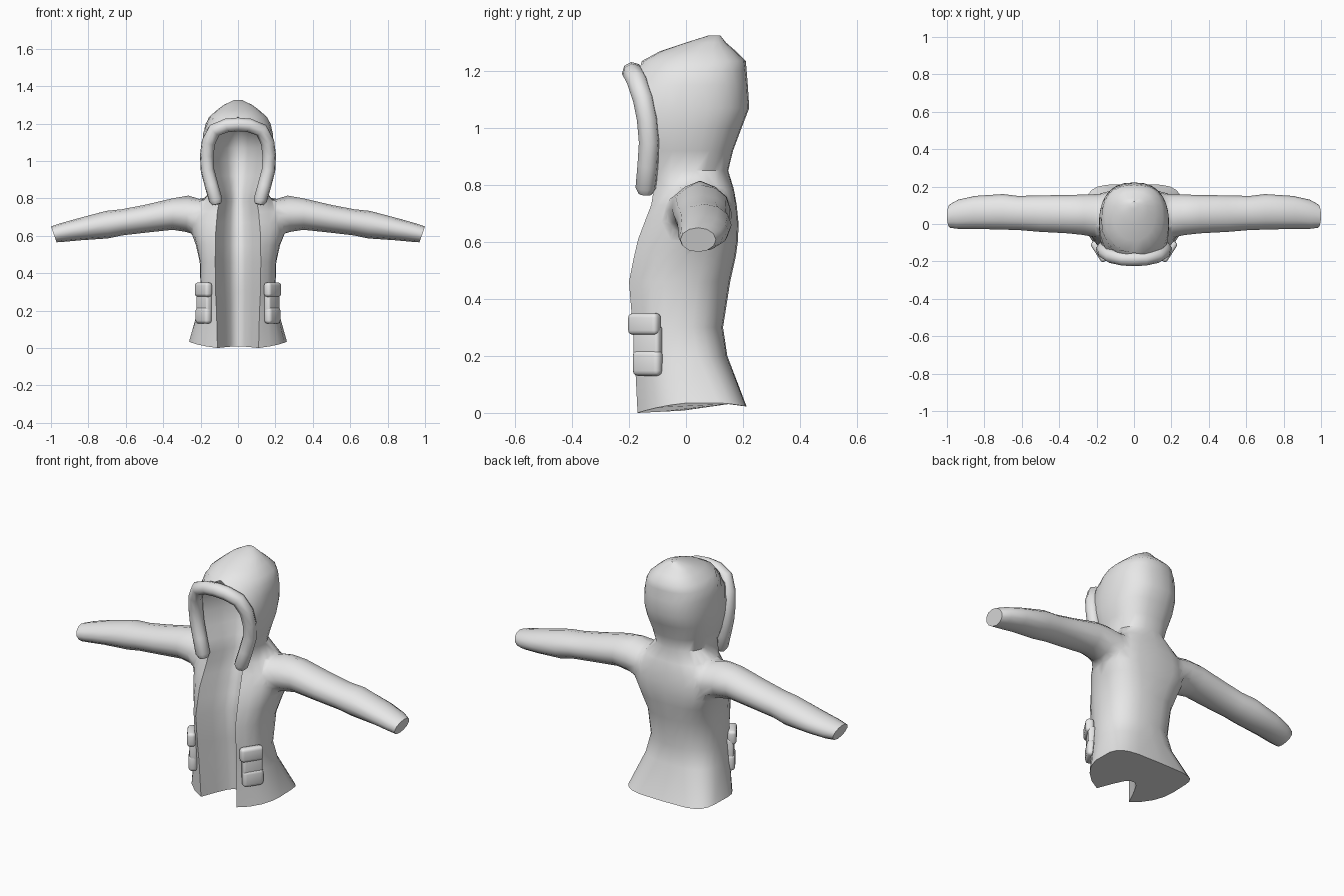
import bpy, bmesh, math
from mathutils import Matrix, Vector

cube = bpy.data.objects.get("Cube")
if cube:
    bpy.data.objects.remove(cube, do_unlink=True)

# Single cloth colour
cloth = bpy.data.materials.new("grey_cloth")
cloth.use_nodes = True
cloth.diffuse_color = (0.8, 0.8, 0.8, 1)
cloth.node_tree.nodes["Principled BSDF"].inputs["Base Color"].default_value = (0.8, 0.8, 0.8, 1)


def smooth_shade(obj, angle):
    bpy.ops.object.select_all(action='DESELECT')
    obj.select_set(True)
    bpy.context.view_layer.objects.active = obj
    bpy.ops.object.shade_smooth_by_angle(angle=math.radians(angle))


def finish(bm, name, angle=50, mirror=False):
    bmesh.ops.recalc_face_normals(bm, faces=bm.faces)
    mesh = bpy.data.meshes.new(name)
    bm.to_mesh(mesh)
    bm.free()
    mesh.materials.append(cloth)
    obj = bpy.data.objects.new(name, mesh)
    bpy.context.collection.objects.link(obj)
    smooth_shade(obj, angle)
    if mirror:
        mod = obj.modifiers.new("mirror", 'MIRROR')
        mod.use_mirror_merge = False
    return obj


def loft(rings):
    """Skin closed rings of equal length and cap both ends."""
    bm = bmesh.new()
    rows = [[bm.verts.new(p) for p in ring] for ring in rings]
    n = len(rows[0])
    for a, b in zip(rows, rows[1:]):
        for i in range(n):
            j = (i + 1) % n
            bm.faces.new((a[i], a[j], b[j], b[i]))
    bm.faces.new(rows[0])
    bm.faces.new(rows[-1])
    bmesh.ops.remove_doubles(bm, verts=bm.verts, dist=0.0005)
    return bm


# Coat and hood: height, half width, front y, back y, half opening,
# recess depth, roundness of the back corners
SECTIONS = [
    (0.00, 0.262, -0.17, 0.213, 0.11, 0.16, 0.45),
    (0.20, 0.215, -0.18, 0.145, 0.115, 0.16, 0.7),
    (0.30, 0.20, -0.187, 0.13, 0.12, 0.16, 0.8),
    (0.46, 0.205, -0.20, 0.155, 0.122, 0.16, 0.75),
    (0.55, 0.225, -0.182, 0.175, 0.121, 0.16, 0.65),
    (0.61, 0.25, -0.168, 0.183, 0.12, 0.16, 0.6),
    (0.67, 0.255, -0.145, 0.184, 0.115, 0.15, 0.6),
    (0.73, 0.245, -0.122, 0.178, 0.11, 0.15, 0.65),
    (0.785, 0.19, -0.113, 0.168, 0.10, 0.15, 0.7),
    (0.85, 0.145, -0.12, 0.148, 0.115, 0.17, 0.8),
    (0.92, 0.165, -0.125, 0.165, 0.145, 0.20, 0.8),
    (1.00, 0.185, -0.13, 0.195, 0.16, 0.22, 0.8),
    (1.07, 0.188, -0.135, 0.222, 0.165, 0.22, 0.8),
    (1.15, 0.186, -0.15, 0.217, 0.14, 0.20, 0.8),
    (1.20, 0.174, -0.165, 0.213, 0.07, 0.10, 0.8),
    (1.235, 0.155, -0.155, 0.21, 0, 0, 0.8),
    (1.27, 0.115, -0.09, 0.175, 0, 0, 0.8),
    (1.30, 0.076, 0.0, 0.14, 0, 0, 0.8),
    (1.325, 0.022, 0.08, 0.12, 0, 0, 0.8),
]
HALF_RECESS = [(0.12, 1), (0.35, 0.88), (0.64, 0.52)]
RECESS = [(-f, d) for f, d in reversed(HALF_RECESS)] + HALF_RECESS


def coat_ring(z, w, front, back, gap, depth, roundness):
    ring = []
    start = math.asin(gap / w)
    steps = 20
    for i in range(steps + 1):
        t = start + (2 * math.pi - 2 * start) * i / steps
        sx, cy = math.sin(t), math.cos(t)
        if cy < 0:
            sx = math.copysign(abs(sx) ** roundness, sx)
            cy = -abs(cy) ** roundness
        s = (1 + cy) / (1 + math.cos(start))
        lift = 0.022 * (1 - s) + 0.1 * s * (1 - s) if z == 0 else 0
        ring.append((w * sx, back - (back - front) * s, z + lift))
    # Recessed inner lining between the two front edges
    for f, d in RECESS:
        lift = 0.05 * depth * d if z == 0 else 0
        ring.append((gap * f, front + depth * d, z + lift))
    return ring


coat = finish(loft([coat_ring(*s) for s in SECTIONS]), "coat_and_hood")

# Sleeves: x, top z, bottom z, front y, back y, lean of the ring
SLEEVE = [
    (0.14, 0.79, 0.60, -0.08, 0.155, 0),
    (0.20, 0.80, 0.60, -0.075, 0.165, 0),
    (0.265, 0.815, 0.613, -0.066, 0.165, 0),
    (0.35, 0.80, 0.632, -0.05, 0.155, 0),
    (0.50, 0.765, 0.616, -0.042, 0.153, 0),
    (0.62, 0.742, 0.602, -0.032, 0.15, 0),
    (0.70, 0.733, 0.586, -0.03, 0.16, 0.01),
    (0.85, 0.692, 0.576, -0.026, 0.15, 0.02),
    (0.94, 0.666, 0.568, -0.026, 0.13, 0.025),
    (0.985, 0.65, 0.565, -0.02, 0.105, 0.03),
]


def sleeve_ring(x, top, bottom, front, back, lean):
    ring = []
    for i in range(12):
        a = 2 * math.pi * i / 12
        c, s = math.cos(a), math.sin(a)
        ring.append((x + lean * s / 2,
                     (front + back) / 2 + (back - front) / 2 * c,
                     (top + bottom) / 2 + (top - bottom) / 2 * s))
    return ring


sleeves = finish(loft([sleeve_ring(*s) for s in SLEEVE]), "sleeves", mirror=True)

# Join the sleeves to the coat and soften the armholes
union = coat.modifiers.new("join_sleeves", 'BOOLEAN')
union.operation = 'UNION'
union.solver = 'EXACT'
union.object = sleeves
bpy.context.view_layer.objects.active = coat
bpy.ops.object.modifier_apply(modifier=union.name)
bpy.data.objects.remove(sleeves, do_unlink=True)
bm = bmesh.new()
bm.from_mesh(coat.data)
bmesh.ops.remove_doubles(bm, verts=bm.verts, dist=0.004)
armholes = [v for v in bm.verts if 0.17 < abs(v.co.x) < 0.3 and 0.56 < v.co.z < 0.81]
for _ in range(2):
    bmesh.ops.smooth_vert(bm, verts=armholes, factor=0.4,
                          use_axis_x=True, use_axis_y=True, use_axis_z=True)
bm.to_mesh(coat.data)
bm.free()
smooth_shade(coat, 55)

# Padded hood trim
HALF_TRIM = [(0.114, -0.142, 0.768), (0.119, -0.141, 0.79), (0.142, -0.134, 0.87),
             (0.163, -0.129, 0.95), (0.167, -0.136, 1.03), (0.158, -0.15, 1.10),
             (0.125, -0.172, 1.165), (0.06, -0.186, 1.19)]
path = HALF_TRIM + [(0, -0.188, 1.195)] + [(-x, y, z) for x, y, z in reversed(HALF_TRIM)]
curve = bpy.data.curves.new("hood_trim", 'CURVE')
curve.dimensions = '3D'
curve.bevel_depth = 0.037
curve.bevel_resolution = 2
curve.use_fill_caps = True
spline = curve.splines.new('POLY')
spline.points.add(len(path) - 1)
for i, (point, co) in enumerate(zip(spline.points, path)):
    point.co = (*co, 1)
    point.radius = 0.65 if i in (0, len(path) - 1) else 1
spline.use_smooth = True
curve.materials.append(cloth)
trim = bpy.data.objects.new("hood_trim", curve)
bpy.context.collection.objects.link(trim)


# Pockets wrapped on the front corners
def padded_box(name, centre, size, bevel):
    bm = bmesh.new()
    turn = Matrix.Rotation(math.radians(57), 4, 'Z')
    bmesh.ops.create_cube(bm, size=1, matrix=Matrix.Translation(Vector(centre)) @ turn
                          @ Matrix.Diagonal((*size, 1)))
    bmesh.ops.bevel(bm, geom=list(bm.edges), offset=bevel, segments=3,
                    profile=0.5, affect='EDGES')
    finish(bm, name, 60, mirror=True)


padded_box("pocket_pouches", (0.184, -0.134, 0.175), (0.112, 0.045, 0.09), 0.018)
padded_box("pocket_middles", (0.181, -0.134, 0.235), (0.106, 0.038, 0.14), 0.012)
padded_box("pocket_flaps", (0.185, -0.146, 0.312), (0.122, 0.044, 0.076), 0.016)
